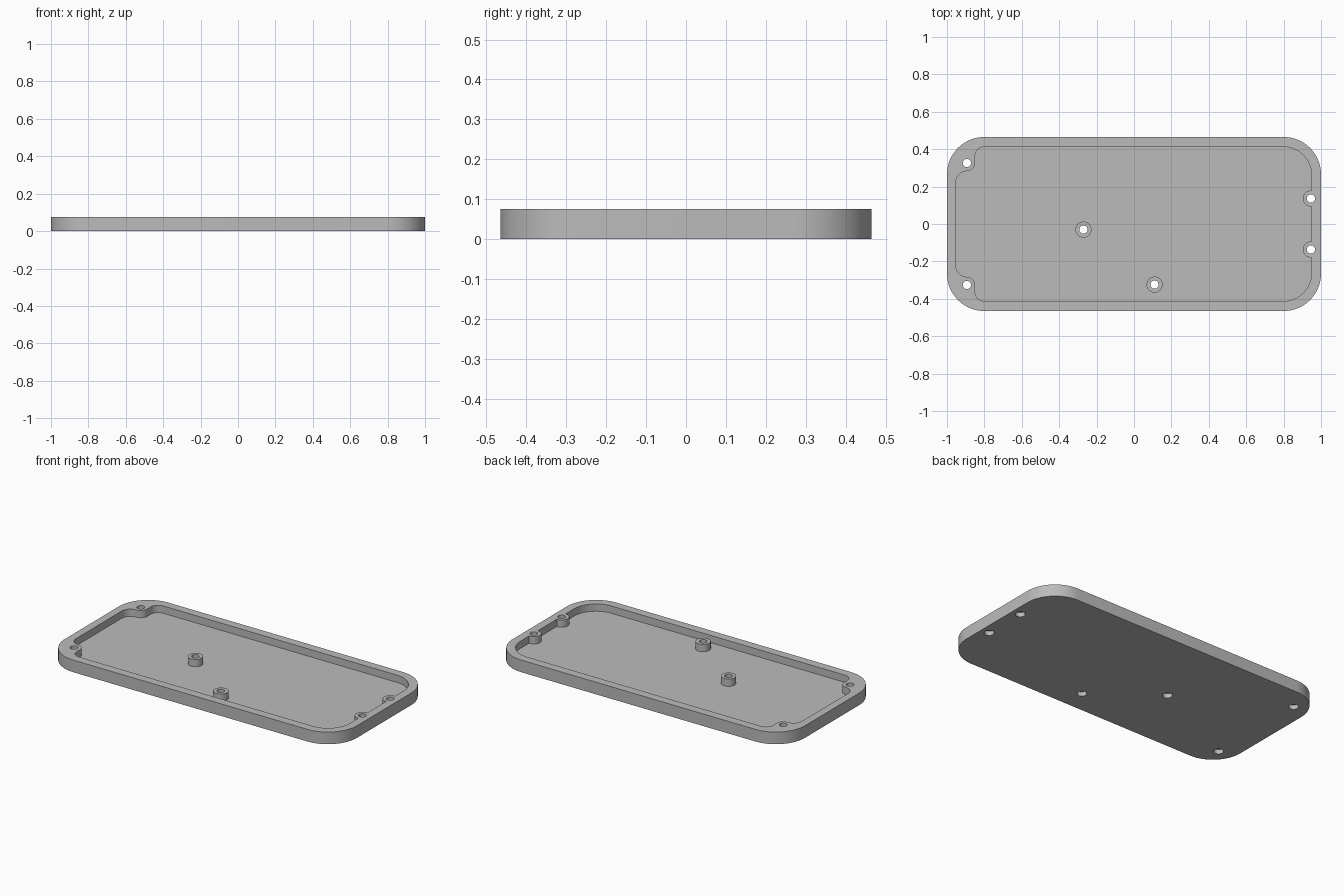
import bpy, bmesh
from math import cos, sin, radians

cube = bpy.data.objects.get("Cube")
if cube:
    bpy.data.objects.remove(cube, do_unlink=True)

HEIGHT, FLOOR = 0.075, 0.03
BOSS_R, HOLE_R, BORE_R, BORE_DEPTH = 0.043, 0.022, 0.028, 0.03
CORNER_SCREWS = [(-0.893, 0.326), (-0.893, -0.326)]
BOSSES = [(0.946, 0.136), (0.946, -0.136), (-0.27, -0.03), (0.11, -0.324)]

grey = bpy.data.materials.new("plain grey")
grey.use_nodes = True
grey.diffuse_color = (0.5, 0.5, 0.5, 1)
grey.node_tree.nodes["Principled BSDF"].inputs["Base Color"].default_value = (0.5, 0.5, 0.5, 1)


def arc(cx, cy, r, start, end, n=14):
    angles = [radians(start + (end - start) * i / n) for i in range(n + 1)]
    return [(cx + r * cos(a), cy + r * sin(a)) for a in angles]


def prism(name, outline, z0, z1):
    """Extrude a closed counter-clockwise outline between two heights."""
    bm = bmesh.new()
    face = bm.faces.new([bm.verts.new((x, y, z0)) for x, y in outline])
    top = bmesh.ops.extrude_face_region(bm, geom=[face])["geom"]
    bmesh.ops.translate(bm, vec=(0, 0, z1 - z0),
                        verts=[v for v in top if isinstance(v, bmesh.types.BMVert)])
    bmesh.ops.recalc_face_normals(bm, faces=bm.faces)
    mesh = bpy.data.meshes.new(name)
    bm.to_mesh(mesh)
    bm.free()
    mesh.materials.append(grey)
    obj = bpy.data.objects.new(name, mesh)
    bpy.context.collection.objects.link(obj)
    return obj


def cylinder(name, center, r, z0, z1):
    return prism(name, arc(*center, r, 0, 360, 40)[:-1], z0, z1)


def cut(target, cutter):
    """Subtract the cutter from the target, then discard it."""
    mod = target.modifiers.new("cut", "BOOLEAN")
    mod.operation, mod.solver, mod.object = "DIFFERENCE", "EXACT", cutter
    bpy.context.view_layer.objects.active = target
    bpy.ops.object.modifier_apply(modifier=mod.name)
    bpy.data.objects.remove(cutter, do_unlink=True)


# Rounded tray body
body = []
for sx, sy, start in [(1, 1, 0), (-1, 1, 90), (-1, -1, 180), (1, -1, 270)]:
    body += arc(sx * 0.8, sy * 0.265, 0.2, start, start + 90, 20)
tray = prism("tray", body, 0, HEIGHT)

# Pocket outline: upper half with a lobe around the corner screw, then mirrored
upper = arc(0.799, 0.262, 0.15, 0, 90)
upper += arc(-0.8, 0.362, 0.05, 90, 180)
upper += arc(*CORNER_SCREWS[0], BOSS_R, 0, -90)
upper += arc(-0.892, 0.223, 0.06, 90, 180)
lower = [(x, -y) for x, y in reversed(upper)]
pocket = prism("pocket", upper + lower, FLOOR, HEIGHT + 0.05)

# Bosses are left standing in the pocket
for center in BOSSES:
    cut(pocket, cylinder("boss", center, BOSS_R, 0, HEIGHT + 0.1))
cut(tray, pocket)

# Screw holes, counterbored from below
for center in CORNER_SCREWS + BOSSES:
    cut(tray, cylinder("screw_hole", center, HOLE_R, -0.05, HEIGHT + 0.05))
    cut(tray, cylinder("counterbore", center, BORE_R, -0.05, BORE_DEPTH - 0.002))

# Smooth round walls, sharp rims
bpy.ops.object.select_all(action="DESELECT")
tray.select_set(True)
bpy.context.view_layer.objects.active = tray
bpy.ops.object.shade_smooth_by_angle(angle=radians(30))
